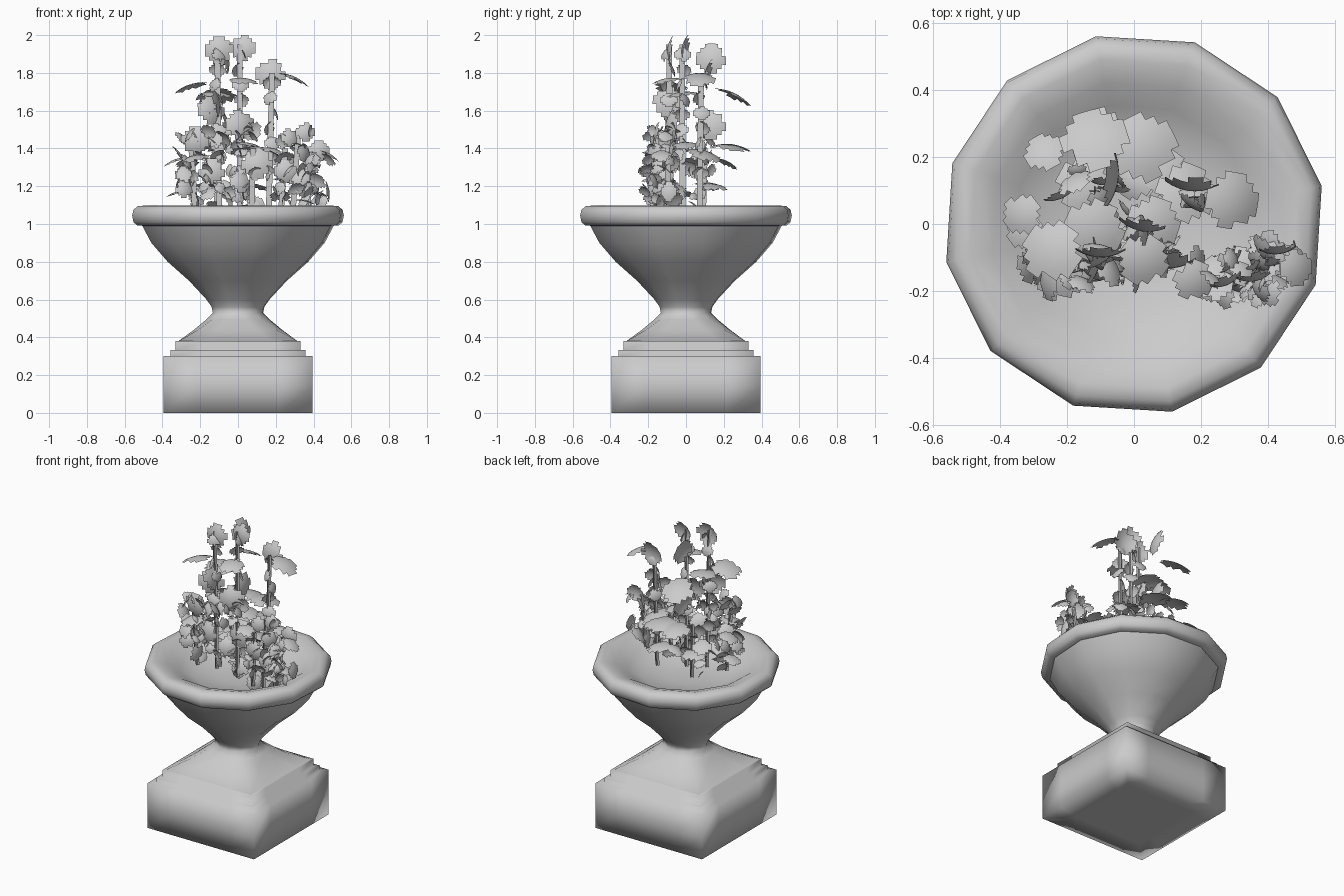
import bpy, bmesh, math, random
from mathutils import Vector

random.seed(7)
cube = bpy.data.objects.get("Cube")
if cube:
    bpy.data.objects.remove(cube, do_unlink=True)

stone = bpy.data.materials.new("plain grey")
stone.use_nodes = True
GREY = (0.6, 0.6, 0.6, 1)
stone.diffuse_color = GREY
stone.node_tree.nodes["Principled BSDF"].inputs["Base Color"].default_value = GREY


def finish(name, bm, smooth_angle):
    mesh = bpy.data.meshes.new(name)
    bm.to_mesh(mesh)
    bm.free()
    mesh.materials.append(stone)
    obj = bpy.data.objects.new(name, mesh)
    bpy.context.collection.objects.link(obj)
    bpy.ops.object.select_all(action='DESELECT')
    obj.select_set(True)
    bpy.context.view_layer.objects.active = obj
    bpy.ops.object.shade_smooth_by_angle(angle=math.radians(smooth_angle))


def loft(name, rings, cap_first):
    """Skin a list of point rings and cap the first or the last one."""
    bm = bmesh.new()
    loops = [[bm.verts.new(p) for p in ring] for ring in rings]
    n = len(loops[0])
    for a, b in zip(loops, loops[1:]):
        for i in range(n):
            j = (i + 1) % n
            bm.faces.new((a[i], a[j], b[j], b[i]))
    bm.faces.new(loops[0][::-1] if cap_first else loops[-1])
    finish(name, bm, 180)


def circle(r, z):
    return [Vector((r * math.cos(math.radians(30 * k - 18.5)),
                    r * math.sin(math.radians(30 * k - 18.5)), z)) for k in range(12)]


def square(h, z):
    pts = []
    for k in range(4):
        c, s = round(math.cos(k * math.pi / 2)), round(math.sin(k * math.pi / 2))
        for t in (-0.55, 0.55, 1):
            pts.append(Vector((h * (c - s * t), h * (s + c * t), z)))
    return pts


# Urn body: square plinth, two steps, foot blending into the round neck, flared bowl
body = [square(h, z) for h, z in
        ((0.25, 0), (0.395, 0), (0.395, 0.14), (0.395, 0.3), (0.357, 0.3), (0.357, 0.332),
         (0.33, 0.332), (0.33, 0.38), (0.315, 0.38))]
for half, z, roundness in ((0.235, 0.44, 0.4), (0.17, 0.495, 0.8)):
    body.append([a.lerp(b, roundness) for a, b in zip(square(half, z), circle(half, z))])
body += [circle(r, z) for r, z in
         ((0.136, 0.53), (0.142, 0.56), (0.17, 0.6), (0.265, 0.7), (0.38, 0.8),
          (0.468, 0.9), (0.518, 0.992))]
loft("urn_body", body, True)

# Rolled rim and the shallow hollow inside it
loft("rim_and_hollow", [circle(r, z) for r, z in
     ((0.51, 0.99), (0.545, 0.993), (0.565, 1.01), (0.572, 1.045), (0.565, 1.075),
      (0.54, 1.096), (0.5, 1.097), (0.43, 1.075), (0.36, 1.03), (0.27, 0.985),
      (0.1, 0.965))], False)


def add_leaf(bm, centre, normal, size, length=1.0, cup=0.25, spin=0.0):
    """Cupped blade with a stepped outline, cut from a small grid."""
    n = Vector(normal).normalized()
    side = n.cross(Vector((0, 0, 1)) if abs(n.z) < 0.9 else Vector((1, 0, 0))).normalized()
    up = n.cross(side)
    u = side * math.cos(spin) + up * math.sin(spin)
    v = n.cross(u)
    cells = 7
    verts = {}

    def corner(i, j):
        if (i, j) not in verts:
            a, b = 2 * i / cells - 1, 2 * j / cells - 1
            p = Vector(centre) + size * (u * a * length + v * b - n * cup * (a * a + b * b))
            verts[i, j] = bm.verts.new(p)
        return verts[i, j]

    for i in range(cells):
        for j in range(cells):
            a, b = (2 * i + 1) / cells - 1, (2 * j + 1) / cells - 1
            if math.hypot(a, b) < random.uniform(0.88, 1.02):
                bm.faces.new((corner(i, j), corner(i + 1, j), corner(i + 1, j + 1), corner(i, j + 1)))


def add_stem(bm, base, tip, width):
    """Two crossed strips running up a stem."""
    a, b = Vector(base), Vector(tip)
    for w in (Vector((width, 0, 0)), Vector((0, width, 0))):
        bm.faces.new([bm.verts.new(p) for p in (a - w, a + w, b + w, b - w)])


# Stems: x, y, top height
bm = bmesh.new()
stems = ((-0.11, -0.09, 1.95), (0.01, -0.02, 1.95), (0.18, 0.08, 1.8), (-0.12, 0.1, 1.4),
         (-0.25, -0.12, 1.45), (0.08, -0.12, 1.4), (0.25, -0.18, 1.4), (0.32, -0.16, 1.5),
         (0.4, -0.1, 1.38))
for x, y, top in stems:
    add_stem(bm, (x * 0.9, y * 0.9, 1.03), (x, y, top), 0.015)
finish("stems", bm, 30)

# Upright blooms: x, y, z, size
bm = bmesh.new()
blooms = ((-0.1, -0.1, 1.92, 0.075), (0.02, -0.02, 1.935, 0.07), (0.17, 0.1, 1.8, 0.08),
          (-0.13, -0.1, 1.61, 0.08), (0.02, -0.1, 1.53, 0.08), (-0.23, -0.15, 1.44, 0.075),
          (-0.1, -0.08, 1.44, 0.06), (0.1, -0.13, 1.33, 0.085), (-0.14, -0.14, 1.28, 0.07),
          (0.28, -0.18, 1.46, 0.05), (0.36, -0.17, 1.49, 0.05), (0.43, -0.09, 1.39, 0.055),
          (0.25, -0.2, 1.28, 0.06), (-0.28, -0.12, 1.26, 0.05), (0.33, -0.2, 1.25, 0.05),
          (-0.28, -0.14, 1.19, 0.05), (0.02, -0.14, 1.23, 0.06))
for x, y, z, size in blooms:
    add_leaf(bm, (x, y, z), (random.uniform(-0.3, 0.6), -1, random.uniform(0, 0.4)), size, cup=0.3)
for x, y, z in ((-0.05, 0.13, 1.88), (-0.05, 0.13, 1.53), (-0.1, -0.1, 1.65)):
    add_leaf(bm, (x, y, z), (1, -0.15, 0.2), 0.08)
finish("blooms", bm, 40)

# Spreading leaves: x, y, z, size, tilt outward in x and y
bm = bmesh.new()
leaves = ((-0.12, 0.26, 1.69, 0.1, -0.1, 0.5), (0.03, 0.23, 1.42, 0.1, 0.1, 0.1),
          (0.3, 0.07, 1.78, 0.085, 0.45, 0), (-0.25, -0.08, 1.74, 0.09, -0.3, 0.1),
          (-0.12, -0.02, 1.7, 0.09, 0.05, -0.1), (0.03, -0.11, 1.77, 0.075, 0.1, -0.2),
          (-0.27, 0.22, 1.33, 0.06, -0.2, 0.5), (-0.1, 0.26, 1.42, 0.09, 0, 0.2),
          (-0.34, 0.03, 1.34, 0.06, -0.4, 0), (-0.23, -0.16, 1.36, 0.075, -0.2, -0.2),
          (-0.15, 0.12, 1.22, 0.08, 0, 0.1), (0.18, -0.17, 1.4, 0.06, 0.2, -0.2),
          (0.49, -0.13, 1.37, 0.055, 0.6, 0), (-0.33, -0.02, 1.17, 0.055, -0.3, 0),
          (0.43, -0.1, 1.17, 0.05, 0.3, 0.1), (0.1, 0.14, 1.21, 0.08, 0.2, 0.1),
          (0.16, 0.1, 1.38, 0.09, 0.3, 0.3), (0.06, 0.0, 1.43, 0.08, 0.2, 0.0))
for x, y, z, size, tx, ty in leaves:
    add_leaf(bm, (x, y, z), (tx, ty, 1), size, cup=0.2, spin=random.uniform(0, 1.5))

# Low foliage clumps: centre, spread, count
clumps = (((0.31, -0.16, 1.26), (0.12, 0.06, 0.24), 42),
          ((0.42, -0.12, 1.24), (0.08, 0.06, 0.18), 10),
          ((-0.2, -0.1, 1.28), (0.13, 0.08, 0.22), 36),
          ((-0.12, 0.1, 1.25), (0.12, 0.08, 0.2), 16),
          ((0.05, -0.1, 1.28), (0.1, 0.06, 0.24), 26))
for centre, spread, count in clumps:
    for k in range(count):
        p = [c + random.uniform(-s, s) for c, s in zip(centre, spread)]
        n = (random.uniform(-1, 1), random.uniform(-1, 0.6), random.uniform(0, 0.9))
        add_leaf(bm, p, n, random.uniform(0.03, 0.05), random.uniform(0.7, 1.4), 0.25,
                 random.uniform(0, 3))

# Small leaves along the tall stems
for x, y, top in stems[:3]:
    for k in range(7):
        a = k * 2.4 + x * 9
        z = top - 0.05 - 0.08 * k
        out = Vector((math.cos(a), math.sin(a), 0))
        add_leaf(bm, Vector((x, y, z)) + out * 0.025, (out.x, out.y, 0.4), 0.038, 1.2)
finish("leaves", bm, 40)
